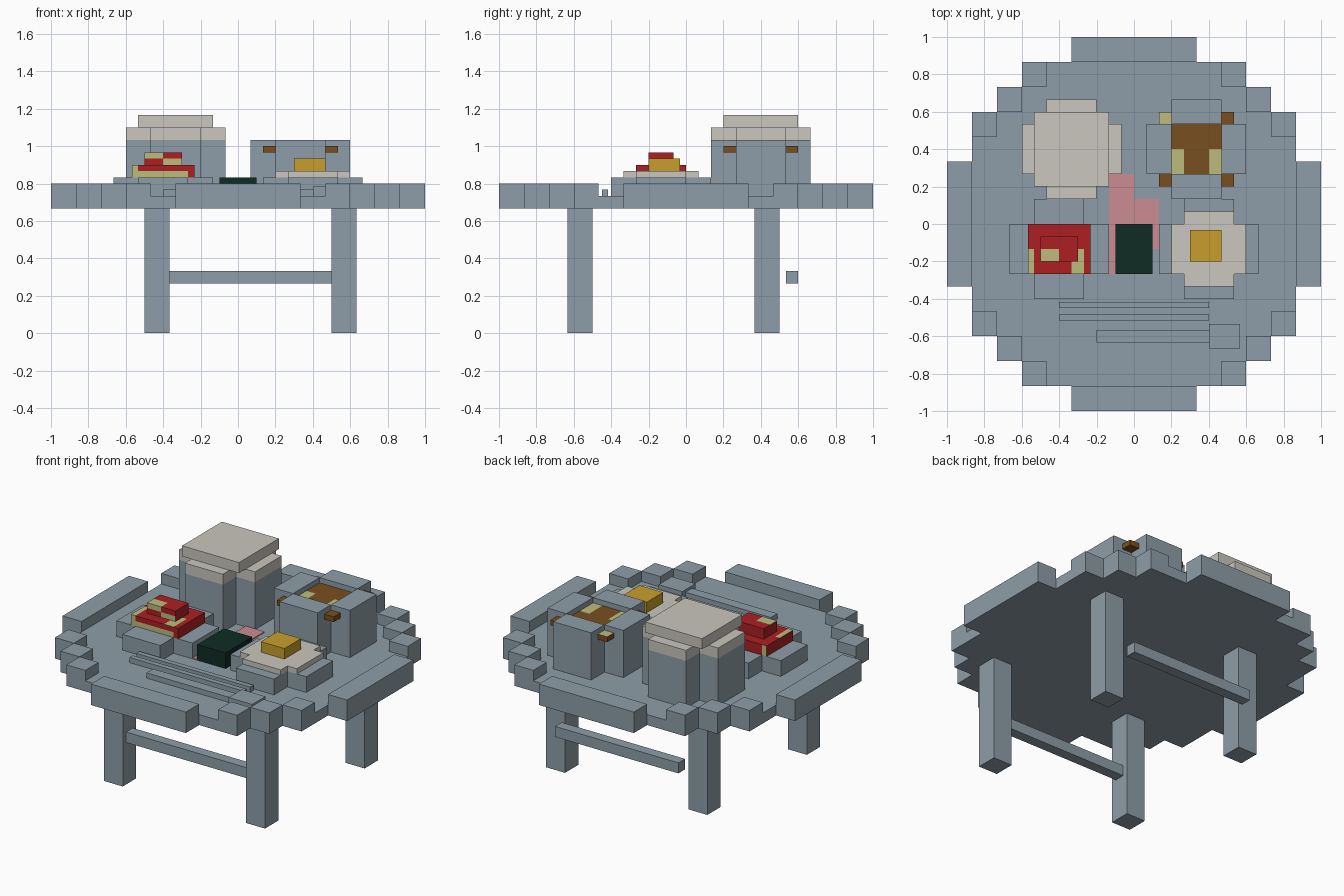
import bpy
import bmesh
from mathutils import Vector

U = 1 / 30  # modelling grid unit

if "Cube" in bpy.data.objects:
    bpy.data.objects.remove(bpy.data.objects["Cube"], do_unlink=True)


def material(name, rgb):
    linear = [((c / 255 + 0.055) / 1.055) ** 2.4 for c in rgb] + [1]
    m = bpy.data.materials.new(name)
    m.use_nodes = True
    m.diffuse_color = linear
    m.node_tree.nodes["Principled BSDF"].inputs["Base Color"].default_value = linear
    return m


GREY = material("slate grey", (141, 158, 168))
CREAM = material("cream", (202, 199, 190))
YELLOW = material("egg yellow", (200, 158, 44))
RED = material("red", (172, 32, 34))
KHAKI = material("khaki", (189, 188, 125))
PINK = material("pink", (202, 140, 146))
BROWN = material("broth brown", (120, 80, 32))
GREEN = material("dark green", (14, 44, 35))


def prism(name, outline, z0, z1, mat, cuts=None, rule=None, second=None):
    """Extrude an outline; optionally slice it and recolour faces by a rule."""
    bm = bmesh.new()
    base = bm.faces.new([bm.verts.new((x, y, z0)) for x, y in outline])
    top = bmesh.ops.extrude_face_region(bm, geom=[base])["geom"]
    verts = [g for g in top if isinstance(g, bmesh.types.BMVert)]
    bmesh.ops.translate(bm, verts=verts, vec=(0, 0, z1 - z0))
    bmesh.ops.recalc_face_normals(bm, faces=bm.faces)
    for axis, values in enumerate(cuts or ()):
        normal = Vector((axis == 0, axis == 1, axis == 2))
        for v in values:
            bmesh.ops.bisect_plane(bm, geom=bm.verts[:] + bm.edges[:] + bm.faces[:],
                                   plane_co=normal * v, plane_no=normal)
    bm.normal_update()
    if rule:
        for f in bm.faces:
            f.material_index = int(rule(f.calc_center_median(), f.normal))
    bmesh.ops.scale(bm, vec=(U, U, U), verts=bm.verts)
    mesh = bpy.data.meshes.new(name)
    bm.to_mesh(mesh)
    bm.free()
    mesh.materials.append(mat)
    if second:
        mesh.materials.append(second)
    obj = bpy.data.objects.new(name, mesh)
    bpy.context.collection.objects.link(obj)
    return obj


def box(name, xs, ys, zs, mat, **paint):
    (a, b), (c, d) = xs, ys
    return prism(name, [(a, c), (b, c), (b, d), (a, d)], *zs, mat, **paint)


def cross(name, cx, cy, long, short, z0, z1, mat):
    """Plus-shaped slab that stands in for a round dish."""
    quarter = [(long, short), (short, short), (short, long)]
    return prism(name, [(cx + x, cy + y) for x, y in four_way(quarter)], z0, z1, mat)


def four_way(quarter):
    """Repeat a quarter outline around the centre by quarter turns."""
    points = []
    for turn in range(4):
        points += quarter
        quarter = [(-y, x) for x, y in quarter]
    return points


# Table top with a stepped round outline
steps = [(26, 14), (22, 14), (22, 18), (18, 18), (18, 22), (14, 22), (14, 26)]
prism("table_top", four_way(steps), 20, 22, GREY)

# Raised rim: long blocks on the sides, stair blocks on the corners
RIM = (20, 24)
for s, side in ((-1, "right"), (1, "left")):
    edge = sorted((26 * s, 30 * s))
    box("rim_" + side, edge, (-10, 10), RIM, GREY)
    box("rim_" + ("front" if s < 0 else "back"), (-10, 10), edge, RIM, GREY)
    for t, end in ((-1, "front"), (1, "back")):
        for i in range(3):
            x, y = 14 + 4 * i, 22 - 4 * i
            box(f"rim_{end}_{side}_step", sorted((s * x, s * (x + 4))),
                sorted((t * y, t * (y + 4))), RIM, GREY)

# Legs and stretchers
for x, side in ((-15, "right"), (15, "left")):
    for y, end in ((-19, "front"), (11, "back")):
        box(f"{end}_{side}_leg", (x, x + 4), (y, y + 4), (0, 20), GREY)
box("front_stretcher", (-11, 15), (-18, -16), (8, 10), GREY)
box("back_stretcher", (-11, 15), (16, 18), (8, 10), GREY)

# Left plate with egg
cross("left_plate", 12, -4, 8, 4, 22, 25, GREY)
cross("egg_white", 12, -4, 6, 4, 25, 26, CREAM)
box("egg_yolk", (9, 14), (-6, -1), (26, 28), YELLOW)

# Right plate with a stack of patched food
cross("right_plate", -12, -4, 8, 4, 22, 25, GREY)


def lower_patch(c, n):
    if n.z > 0.5:
        return c.y < -4 and (c.x < -16 or -10 < c.x < -8)
    if n.y < -0.5:
        return c.x < -16 or (c.x < -8 and c.z < 26)
    return n.y > 0.5 and c.x < -16


def upper_patch(c, n):
    if n.z > 0.5:
        return c.x < -12 and c.y < -4
    return n.y < -0.5 and (c.x < -12) == (c.z > 28)


box("food_lower", (-17, -7), (-8, 0), (25, 27), RED, second=KHAKI,
    cuts=[(-16, -10, -8), (-4,), (26,)], rule=lower_patch)
box("food_upper", (-15, -9), (-6, -2), (27, 29), RED, second=KHAKI,
    cuts=[(-12,), (-4,), (28,)], rule=upper_patch)

# Lidded jar
cross("jar_body", -10, 12, 8, 4, 22, 31, GREY)
cross("jar_rim", -10, 12, 8, 4, 31, 33, CREAM)
box("jar_lid", (-16, -4), (6, 18), (33, 35), CREAM)

# Open bowl: four walls around a broth slab that shows at the corners
for a in (2, 14):
    box("bowl_side_wall", (a, a + 4), (8, 16), (22, 31), GREY)
    box("bowl_end_wall", (6, 14), (a + 2, a + 6), (22, 31), GREY)


def broth_patch(c, n):
    inside = 8 < c.y < 12 and (6 < c.x < 8 or 12 < c.x < 14)
    return n.z > 0.5 and (inside or (c.x < 6 and c.y > 16))


box("broth", (4, 16), (6, 18), (29, 30), BROWN, second=KHAKI,
    cuts=[(6, 8, 12, 14), (8, 12, 16)], rule=broth_patch)

# Green block on pink slices
box("pink_slice_right", (-4, 0), (-8, 8), (22, 22.15), PINK)
box("pink_slice_left", (0, 4), (-4, 4), (22, 22.15), PINK)
box("green_block", (-3, 3), (-8, 0), (22, 25), GREEN)

# Chopsticks and spoon
for y in (-13.5, -15.5):
    box("chopstick", (-12, 12), (y, y + 1), (22, 23), GREY)
box("spoon_handle", (-6, 12), (-19, -17), (22, 23), GREY)
box("spoon_head", (12, 17), (-20, -16), (22, 23.5), GREY)
